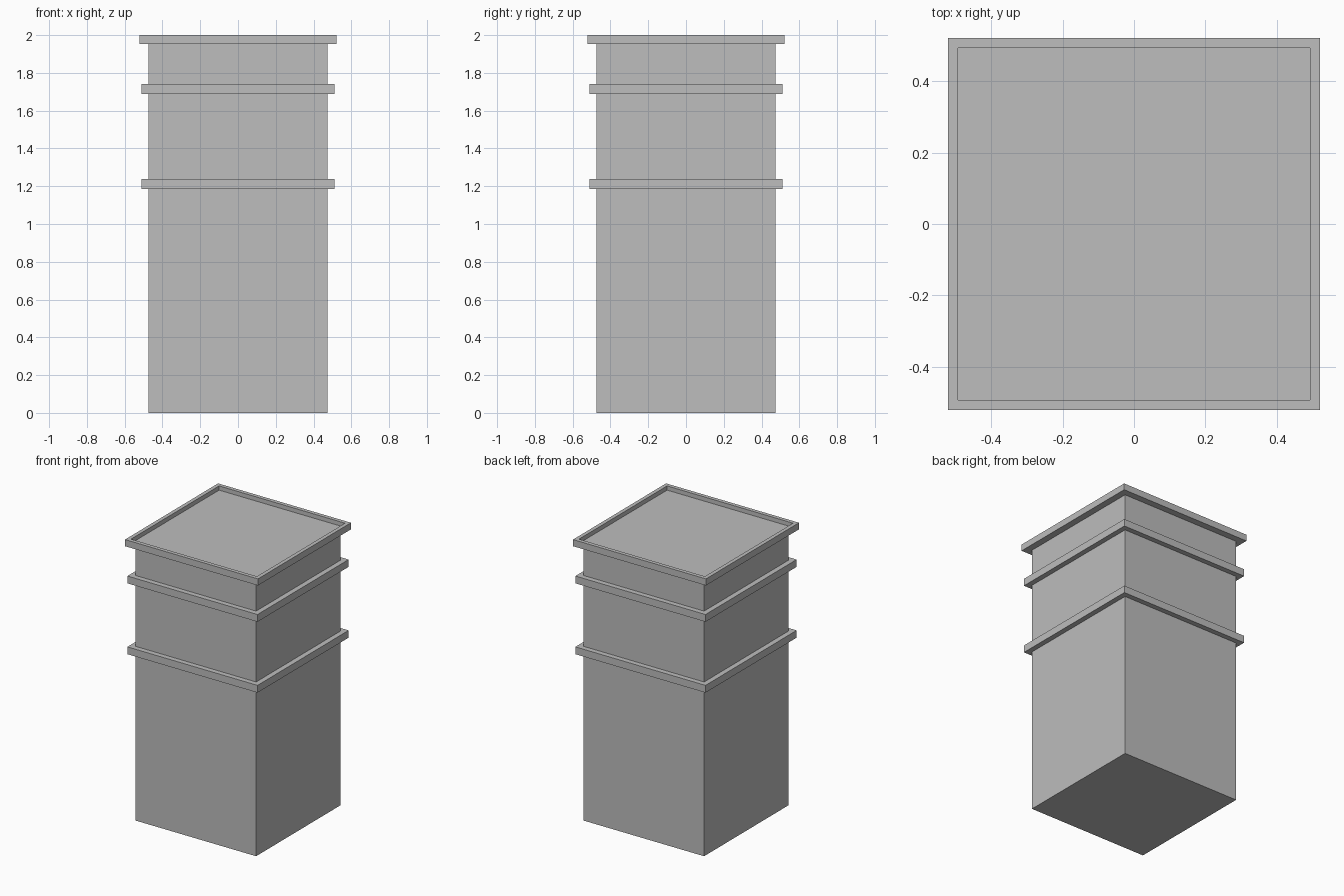
import bpy
import bmesh

cube = bpy.data.objects.get("Cube")
if cube:
    bpy.data.objects.remove(cube, do_unlink=True)

# Single plain grey for every part
grey = bpy.data.materials.new("plain_grey")
grey.use_nodes = True
COLOUR = (0.51, 0.51, 0.51, 1.0)
grey.diffuse_color = COLOUR
grey.node_tree.nodes["Principled BSDF"].inputs["Base Color"].default_value = COLOUR


def square_slab(name, half, bottom, top, rim=0.0, recess=0.0):
    """Square block between two heights, optionally with a sunken top."""
    bm = bmesh.new()
    bmesh.ops.create_cube(bm, size=1.0)
    for v in bm.verts:
        v.co.x *= 2 * half
        v.co.y *= 2 * half
        v.co.z = top if v.co.z > 0 else bottom
    if rim:
        bm.normal_update()
        lid = max(bm.faces, key=lambda f: f.normal.z)
        # Border first, then a vertical inner wall down to the deck
        bmesh.ops.inset_region(bm, faces=[lid], thickness=rim)
        deck = bmesh.ops.extrude_discrete_faces(bm, faces=[lid])["faces"]
        bmesh.ops.translate(bm, verts=deck[0].verts, vec=(0, 0, -recess))
    mesh = bpy.data.meshes.new(name)
    bm.to_mesh(mesh)
    bm.free()
    mesh.materials.append(grey)
    obj = bpy.data.objects.new(name, mesh)
    bpy.context.collection.objects.link(obj)
    return obj


# Main shaft, ending inside the roof slab
square_slab("tower_body", 0.474, 0.0, 1.96)

# Projecting ledges around the shaft
for name, bottom in (("lower_ledge", 1.185), ("upper_ledge", 1.688)):
    square_slab(name, 0.511, bottom, bottom + 0.052)

# Roof slab with a raised parapet around a sunken deck
square_slab("roof_parapet", 0.522, 1.953, 2.0, rim=0.039, recess=0.03)
